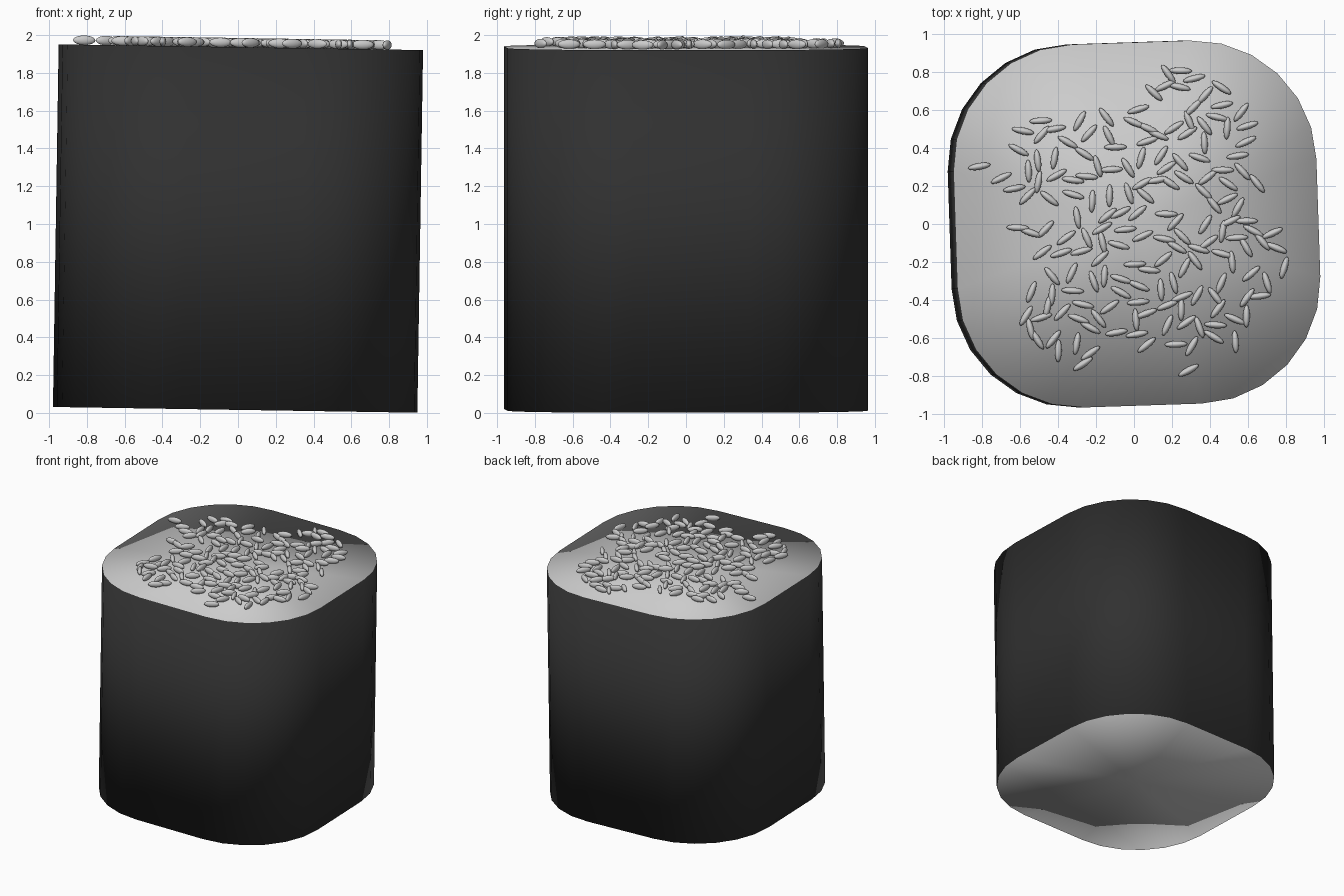
import bpy, bmesh, math, random
from mathutils import Matrix, Vector

if "Cube" in bpy.data.objects:
    bpy.data.objects.remove(bpy.data.objects["Cube"])

random.seed(7)
HALF, RADIUS, HEIGHT = 0.955, 0.645, 1.92
TILT = Matrix.Translation((0, 0, 0.976)) @ Matrix.Rotation(math.radians(0.9), 4, 'Y')
SPIN = Matrix.Rotation(math.radians(1.9), 4, 'Z')


def material(name, v):
    m = bpy.data.materials.new(name)
    m.diffuse_color = (v, v, v, 1)
    m.use_nodes = True
    m.node_tree.nodes["Principled BSDF"].inputs["Base Color"].default_value = m.diffuse_color
    return m


def add_object(name, bm, mats=()):
    for f in bm.faces:
        f.smooth = True
    me = bpy.data.meshes.new(name)
    bm.to_mesh(me)
    bm.free()
    for m in mats:
        me.materials.append(m)
    ob = bpy.data.objects.new(name, me)
    bpy.context.collection.objects.link(ob)
    return ob


# Roll: rounded-square prism, dark wrapper with pale fan caps
outline = []
for k in range(4):
    c = Matrix.Rotation(math.radians(90 * k), 4, 'Z') @ Vector((HALF - RADIUS, HALF - RADIUS, 0))
    for i in range(7):
        a = math.radians(90 * k + 15 * i)
        outline.append(c + RADIUS * Vector((math.cos(a), math.sin(a), 0)))

bm = bmesh.new()
n = len(outline)
rings = [[bm.verts.new(p + Vector((0, 0, z))) for p in outline] for z in (-HEIGHT / 2, HEIGHT / 2)]
centres = [bm.verts.new((0, 0, z)) for z in (-HEIGHT / 2, HEIGHT / 2)]
for i in range(n):
    j = (i + 1) % n
    bm.faces.new((rings[0][i], rings[0][j], rings[1][j], rings[1][i])).material_index = 1
    bm.faces.new((rings[1][i], rings[1][j], centres[1]))
    bm.faces.new((rings[0][j], rings[0][i], centres[0]))
bm.transform(TILT @ SPIN)
add_object("roll", bm, (material("filling", 0.8), material("wrapper", 0.03)))

# Seeds: flat-lying grains scattered inside an irregular patch
patch = [(-.84, .3), (-.55, .58), (-.25, .54), (0, .6), (.2, .85), (.33, .84), (.56, .66),
         (.62, .38), (.68, .05), (.81, -.28), (.6, -.43), (.55, -.6), (.28, -.83), (.17, -.8),
         (-.03, -.6), (-.26, -.77), (-.37, -.75), (-.6, -.56), (-.63, -.4), (-.42, -.22),
         (-.63, -.03), (-.62, .15)]


def inside(x, y):
    hit = False
    for (x1, y1), (x2, y2) in zip(patch, patch[1:] + patch[:1]):
        if (y1 > y) != (y2 > y) and x < x1 + (y - y1) * (x2 - x1) / (y2 - y1):
            hit = not hit
    return hit


spots = []
for _ in range(20000):
    x, y = random.uniform(-.9, .9), random.uniform(-.9, .9)
    if inside(x, y) and all(math.hypot(x - a, y - b) > 0.062 for a, b in spots):
        spots.append((x, y))
    if len(spots) == 175:
        break

bm = bmesh.new()
for x, y in spots:
    m = (TILT @ Matrix.Translation((x, y, HEIGHT / 2 + 0.024))
         @ Matrix.Rotation(random.uniform(0, math.pi), 4, 'Z')
         @ Matrix.Diagonal((0.06, 0.018, 0.025, 1)))
    bmesh.ops.create_uvsphere(bm, u_segments=16, v_segments=10, radius=1, matrix=m)
add_object("seeds", bm)
